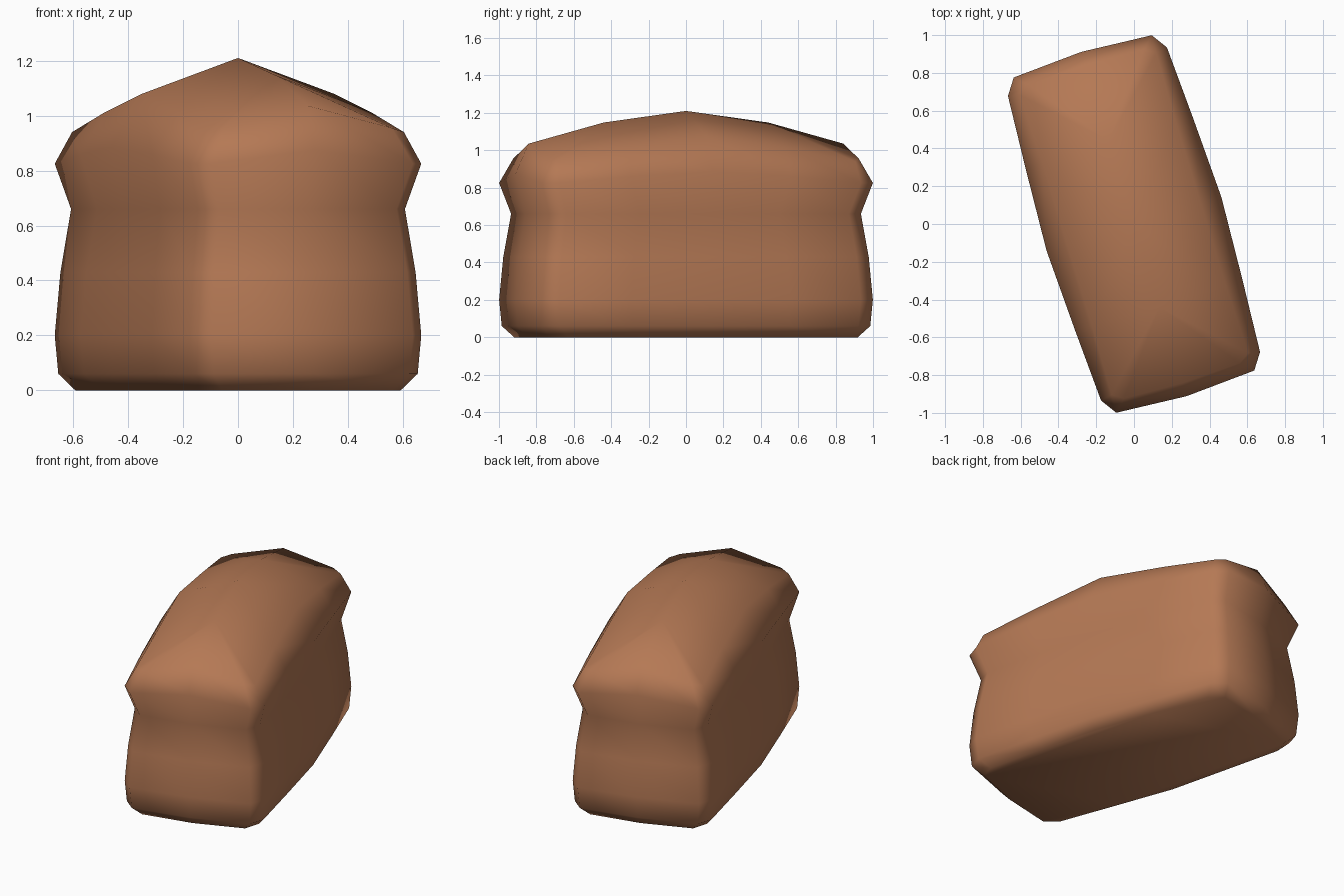
import bpy, bmesh, math

if "Cube" in bpy.data.objects:
    bpy.data.objects.remove(bpy.data.objects["Cube"])

# crust colour
crust = bpy.data.materials.new("brown crust")
crust.diffuse_color = (0.46, 0.19, 0.09, 1)
crust.use_nodes = True
crust.node_tree.nodes["Principled BSDF"].inputs["Base Color"].default_value = crust.diffuse_color

# one quarter of the loaf outline: end middle, two corner points, side quarter, side middle
quarter = [(0, .953), (.382, .928), (.44, .843), (.463, .445), (.484, 0)]
rise = [.05, 0, 0, .035, .06]           # how much the bulge lifts between corners
top = [(0, .88, 1.035), (.32, .868, .955), (.378, .83, .94), (.37, .45, 1.012), (.37, 0, 1.078)]


def full(q):
    """Mirror a quarter list into a closed 16-point loop."""
    def flip(p, sx, sy):
        return (p[0] * sx, p[1] * sy, p[2])
    return (q + [flip(p, 1, -1) for p in reversed(q[:4])]
            + [flip(p, -1, -1) for p in q[1:]]
            + [flip(p, -1, 1) for p in reversed(q[1:4])])


def ring(z, inset, lift=0):
    q = []
    for (x, y), r in zip(quarter, rise):
        q.append((max(0, x - inset) if x else 0,
                  max(0, y - inset * 1.15) if y else 0, z + r * lift))
    return full(q)


# stacked rings: base, tin-shaped body, waist, overhanging bulge, crown edge
loops = [ring(0, .058), ring(.06, .01), ring(.2, 0), ring(.43, .016),
         ring(.66, .046), ring(.825, 0, 1), full(top)]

bm = bmesh.new()
rows = [[bm.verts.new(p) for p in loop] for loop in loops]
n = len(rows[0])
for a, b in zip(rows, rows[1:]):
    for i in range(n):
        j = (i + 1) % n
        bm.faces.new((a[i], a[j], b[j], b[i]))
bm.faces.new(rows[0])

# domed crown around a central ridge
t = rows[-1]
apex = bm.verts.new((0, 0, 1.21))
for end, d, y in ((0, 1, .46), (8, 1, -.46)):
    ridge = bm.verts.new((0, y, 1.148))
    for s in (d, -d):
        e, c1, c2, side, mid = [t[(end + s * k) % n] for k in range(5)]
        bm.faces.new((ridge, e, c1))
        bm.faces.new((ridge, c1, c2, side))
        bm.faces.new((apex, ridge, side, mid))

bmesh.ops.recalc_face_normals(bm, faces=bm.faces[:])
for f in bm.faces:
    f.smooth = True
mesh = bpy.data.meshes.new("bread_loaf")
bm.to_mesh(mesh)
bm.free()
mesh.materials.append(crust)
loaf = bpy.data.objects.new("bread_loaf", mesh)
loaf.rotation_euler.z = math.radians(17)
bpy.context.collection.objects.link(loaf)
